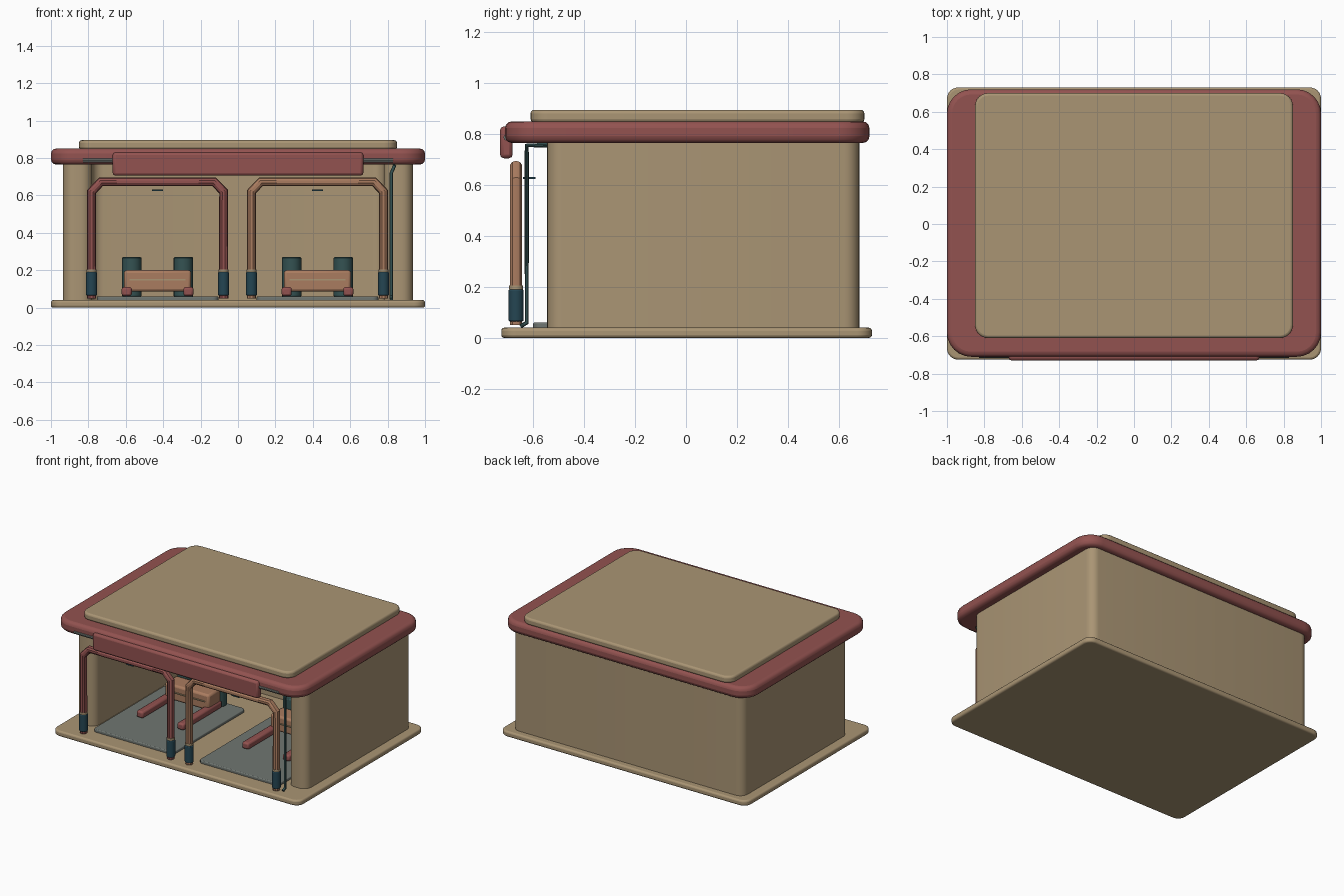
import bpy, bmesh, math
from mathutils import Vector

cube = bpy.data.objects.get("Cube")
if cube:
    bpy.data.objects.remove(cube)


def material(name, rgb):
    m = bpy.data.materials.new(name)
    m.use_nodes = True
    m.diffuse_color = (*rgb, 1)
    m.node_tree.nodes["Principled BSDF"].inputs["Base Color"].default_value = (*rgb, 1)
    return m


TAN = material("sand tan", (0.40, 0.30, 0.175))
RED = material("brick red", (0.29, 0.085, 0.08))
ORANGE = material("clay orange", (0.40, 0.20, 0.115))
NAVY = material("deep blue", (0.018, 0.06, 0.085))
TEAL = material("dark teal", (0.035, 0.085, 0.085))
GREY = material("slate grey", (0.16, 0.18, 0.165))


def smooth(ob):
    bpy.ops.object.select_all(action="DESELECT")
    ob.select_set(True)
    bpy.context.view_layer.objects.active = ob
    bpy.ops.object.shade_smooth_by_angle(angle=math.radians(35))


def finish(name, bm, mat, bevel=0, segments=3):
    bmesh.ops.recalc_face_normals(bm, faces=bm.faces)
    mesh = bpy.data.meshes.new(name)
    bm.to_mesh(mesh)
    bm.free()
    mesh.materials.append(mat)
    ob = bpy.data.objects.new(name, mesh)
    bpy.context.collection.objects.link(ob)
    smooth(ob)
    if bevel:
        mod = ob.modifiers.new("soft edges", "BEVEL")
        mod.width, mod.segments = bevel, segments
        mod.limit_method, mod.angle_limit = "ANGLE", math.radians(40)
    return ob


def prism(name, corners, radius, z0, z1, mat, bevel=0, steps=6):
    """Extrude a right-angled outline whose corners are filleted."""
    bm = bmesh.new()
    verts = []
    for i, c in enumerate(corners):
        p = Vector(c)
        da = (Vector(corners[i - 1]) - p).normalized()
        db = (Vector(corners[(i + 1) % len(corners)]) - p).normalized()
        centre = p + radius * (da + db)
        for k in range(steps + 1):
            t = math.pi / 2 * k / steps
            q = centre - radius * (db * math.cos(t) + da * math.sin(t))
            verts.append(bm.verts.new((q.x, q.y, z0)))
    face = bm.faces.new(verts)
    top = bmesh.ops.extrude_face_region(bm, geom=[face])["geom"]
    for v in top:
        if isinstance(v, bmesh.types.BMVert):
            v.co.z = z1
    return finish(name, bm, mat, bevel)


def rect(x0, x1, y0, y1):
    return [(x0, y0), (x1, y0), (x1, y1), (x0, y1)]


def box(name, x, y, z, mat, bevel=0):
    bm = bmesh.new()
    bmesh.ops.create_cube(bm, size=1)
    for v in bm.verts:
        for i, (a, b) in enumerate((x, y, z)):
            v.co[i] = a if v.co[i] < 0 else b
    return finish(name, bm, mat, bevel, 2)


def post(name, x, y, z0, z1, r, mat, bevel=0):
    bm = bmesh.new()
    bmesh.ops.create_cone(bm, cap_ends=True, segments=20, radius1=r, radius2=r, depth=z1 - z0)
    bmesh.ops.translate(bm, vec=(x, y, (z0 + z1) / 2), verts=bm.verts)
    return finish(name, bm, mat, bevel, 2)


def tube(name, points, r, mat):
    curve = bpy.data.curves.new(name, "CURVE")
    curve.dimensions = "3D"
    curve.bevel_depth, curve.bevel_resolution = r, 3
    curve.use_fill_caps = True
    spline = curve.splines.new("POLY")
    spline.points.add(len(points) - 1)
    for sp, p in zip(spline.points, points):
        sp.co = (*p, 1)
    curve.materials.append(mat)
    ob = bpy.data.objects.new(name, curve)
    bpy.context.collection.objects.link(ob)
    bpy.ops.object.select_all(action="DESELECT")
    ob.select_set(True)
    bpy.context.view_layer.objects.active = ob
    bpy.ops.object.convert(target="MESH")
    smooth(bpy.context.object)


# Floor slab, three-sided wall and roof
prism("floor_slab", rect(-1, 1, -0.725, 0.73), 0.06, 0, 0.04, TAN, 0.012)
wall = [(-0.935, -0.545), (-0.78, -0.545), (-0.78, 0.53), (0.78, 0.53),
        (0.78, -0.545), (0.935, -0.545), (0.935, 0.68), (-0.935, 0.68)]
prism("wall", wall, 0.06, 0.035, 0.775, TAN)
prism("roof_rim", rect(-1, 1, -0.71, 0.72), 0.13, 0.765, 0.85, RED, 0.027)
prism("roof_panel", rect(-0.85, 0.85, -0.61, 0.70), 0.07, 0.845, 0.895, TAN, 0.014)

# Front fascia with the bar behind it
box("fascia", (-0.67, 0.67), (-0.73, -0.68), (0.705, 0.83), RED, 0.015)
tube("fascia_bar", [(-0.83, -0.703, 0.787), (0.83, -0.703, 0.787)], 0.013, GREY)

# Corner drain pipe
tube("drain_pipe", [(0.82, -0.65, 0.045), (0.82, -0.625, 0.06), (0.82, -0.625, 0.72),
                    (0.835, -0.625, 0.755), (0.835, -0.54, 0.757)], 0.009, TEAL)

# Two bays: each has a hoop, a mat and a low rack
for side, cx, hoop_mat in (("right", -0.43, RED), ("left", 0.425, ORANGE)):
    y, half, top = -0.667, 0.353, 0.672
    path = [(cx - half, y, 0.05), (cx - half, y, 0.62), (cx - half + 0.05, y, top),
            (cx + half - 0.05, y, top), (cx + half, y, 0.62), (cx + half, y, 0.05)]
    tube(side + "_hoop", path, 0.025, hoop_mat)
    for end, s in (("outer", -1), ("inner", 1)):
        x = cx + s * half
        name = f"{side}_hoop_{end}"
        post(name + "_sleeve", x, y, 0.065, 0.19, 0.03, NAVY, 0.006)
        post(name + "_collar", x, y, 0.19, 0.205, 0.027, TAN)
    box(side + "_clip", (cx - 0.03, cx + 0.03), (-0.64, -0.59), (0.623, 0.632), NAVY)

    prism(side + "_mat", rect(cx - 0.325, cx + 0.325, -0.6, 0.24), 0.03, 0.035, 0.06, GREY, 0.006)
    box(side + "_rack_body", (cx - 0.18, cx + 0.18), (0.02, 0.16), (0.085, 0.2), ORANGE, 0.015)
    box(side + "_rack_trim", (cx - 0.15, cx + 0.15), (0.012, 0.03), (0.145, 0.152), TAN)
    for end, s in (("outer", -1), ("inner", 1)):
        x = cx + s * 0.165
        box(f"{side}_rack_{end}_rail", (x - 0.027, x + 0.027), (-0.29, 0.16), (0.062, 0.11), RED, 0.012)
        post(f"{side}_rack_{end}_canister", cx + s * 0.138, 0.2, 0.058, 0.27, 0.052, TEAL, 0.006)
